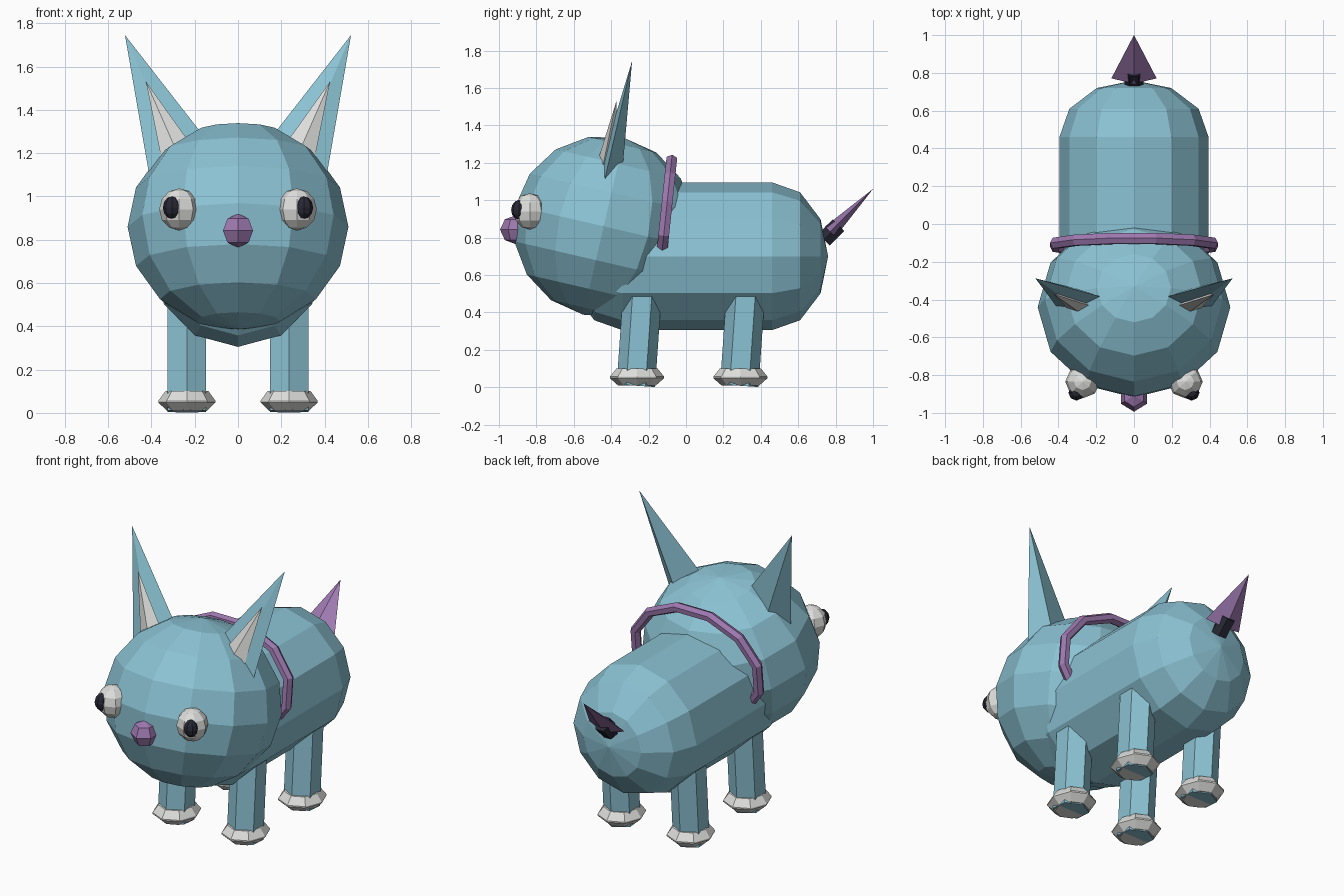
import bpy, bmesh, math
from mathutils import Matrix, Vector

if "Cube" in bpy.data.objects:
    bpy.data.objects.remove(bpy.data.objects["Cube"])

def material(name, rgb):
    m = bpy.data.materials.new(name)
    lin = [(c / 255 / 12.92) if c < 10 else ((c / 255 + 0.055) / 1.055) ** 2.4 for c in rgb]
    m.diffuse_color = (*lin, 1)
    m.use_nodes = True
    m.node_tree.nodes["Principled BSDF"].inputs["Base Color"].default_value = m.diffuse_color
    return m

BLUE = material("soft blue", (139, 194, 211))
WHITE = material("off white", (222, 222, 220))
PURPLE = material("purple", (158, 121, 176))
DARK = material("dark navy", (40, 40, 54))

def finish(name, bm, mat):
    bmesh.ops.remove_doubles(bm, verts=bm.verts, dist=1e-5)
    bmesh.ops.recalc_face_normals(bm, faces=bm.faces)
    me = bpy.data.meshes.new(name)
    bm.to_mesh(me)
    bm.free()
    me.materials.append(mat)
    ob = bpy.data.objects.new(name, me)
    bpy.context.collection.objects.link(ob)
    return ob

def place(loc, rx=0, scale=(1, 1, 1)):
    """Scale, tilt about x (degrees), then move."""
    return (Matrix.Translation(loc) @ Matrix.Rotation(math.radians(rx), 4, 'X')
            @ Matrix.Diagonal((*scale, 1)))

def lathe(name, profile, sides, mat, matrix, phase=0):
    """Revolve (radius, z) points about z with flat sides."""
    bm = bmesh.new()
    rings = []
    for r, z in profile:
        rings.append([bm.verts.new(matrix @ Vector((r * math.cos(a), r * math.sin(a), z)))
                      for a in (phase + math.tau * i / sides for i in range(sides))])
    for lo, hi in zip(rings, rings[1:]):
        for i in range(sides):
            j = (i + 1) % sides
            bm.faces.new((lo[i], lo[j], hi[j], hi[i]))
    for ring, (r, z) in ((rings[0], profile[0]), (rings[-1], profile[-1])):
        if r > 0:
            bm.faces.new(ring)
    return finish(name, bm, mat)

def ball(name, sides, rings, mat, loc, size, rx=0, phase=0):
    prof = [(math.sin(math.pi * k / rings) if 0 < k < rings else 0,
             -math.cos(math.pi * k / rings)) for k in range(rings + 1)]
    return lathe(name, prof, sides, mat, place(loc, rx, size), phase)

def spike(name, base, tip, mat):
    """Pyramid from a base loop to a tip."""
    bm = bmesh.new()
    vs = [bm.verts.new(p) for p in base]
    t = bm.verts.new(tip)
    bm.faces.new(vs)
    for i, v in enumerate(vs):
        bm.faces.new((v, vs[(i + 1) % len(vs)], t))
    return finish(name, bm, mat)

# Head: faceted ball leaning back
ball("head", 12, 8, BLUE, (0, -0.44, 0.86), (0.51, 0.485, 0.485), rx=-13)

# Body: capsule lying along y
caps = [(0.395 * math.cos(math.radians(a)) if a < 90 else 0, 0.3 * math.sin(math.radians(a)))
        for a in (0, 30, 60, 90)]
body = [(r, -0.34 - h) for r, h in reversed(caps)] + [(r, 0.46 + h) for r, h in caps]
lathe("body", body, 12, BLUE, place((0, 0, 0.70), -90))

# Collar: tilted oval ring
bm = bmesh.new()
SEG, SIDES = 12, 6
loops = []
for i in range(SEG):
    a = math.tau * (i + 0.5) / SEG
    loop = []
    for k in range(SIDES):
        b = math.tau * k / SIDES
        d = 0.03 * math.cos(b)
        p = Vector(((0.43 + d) * math.cos(a), 0.033 * math.sin(b), (0.327 + d) * math.sin(a)))
        loop.append(bm.verts.new(place((0, -0.11, 0.9), -6) @ p))
    loops.append(loop)
for i in range(SEG):
    p, q = loops[i], loops[(i + 1) % SEG]
    for k in range(SIDES):
        m = (k + 1) % SIDES
        bm.faces.new((p[k], p[m], q[m], q[k]))
finish("collar", bm, PURPLE)

# Nose
ball("nose", 6, 4, PURPLE, (0, -0.908, 0.842), (0.08, 0.086, 0.078), phase=math.pi / 2)

for s, side in ((-1, "left"), (1, "right")):
    # Eyes and pupils
    ball("eye_" + side, 8, 6, WHITE, (s * 0.272, -0.835, 0.94), (0.092, 0.088, 0.097))
    ball("pupil_" + side, 8, 6, DARK, (s * 0.305, -0.893, 0.948), (0.042, 0.042, 0.052))

    # Ears with a pale inner spike
    spike("ear_" + side,
          [(s * x, y, z) for x, y, z in ((0.175, -0.385, 1.30), (0.28, -0.46, 1.18),
                                         (0.412, -0.435, 1.11), (0.31, -0.34, 1.16))],
          (s * 0.522, -0.288, 1.745), BLUE)
    spike("inner_ear_" + side,
          [(s * x, y, z) for x, y, z in ((0.225, -0.435, 1.25), (0.28, -0.475, 1.20),
                                         (0.355, -0.445, 1.18), (0.30, -0.36, 1.20))],
          (s * 0.425, -0.372, 1.53), WHITE)

    # Legs and feet
    for y, end in ((-0.268, "front"), (0.285, "back")):
        lathe(f"{end}_leg_{side}", [(0.103, 0), (0.103, 0.5)], 6, BLUE,
              place((s * 0.236, y, 0.008), -4), math.pi / 2)
        lathe(f"{end}_foot_{side}", [(0.09, 0.008), (0.132, 0.048), (0.132, 0.056), (0.1, 0.1)],
              8, WHITE, place((s * 0.236, y + 0.006, 0), 0, (1, 1.1, 1)))

# Tail: dark stub with a flat purple spike
lathe("tail_stub", [(0.05, -0.06), (0.05, 0.05)], 6, DARK, place((0, 0.78, 0.83), -45))
lathe("tail_spike", [(0.12, -0.02), (0, 0.305)], 4, PURPLE,
      place((0, 0.785, 0.845), -45, (1, 0.33, 1)))
